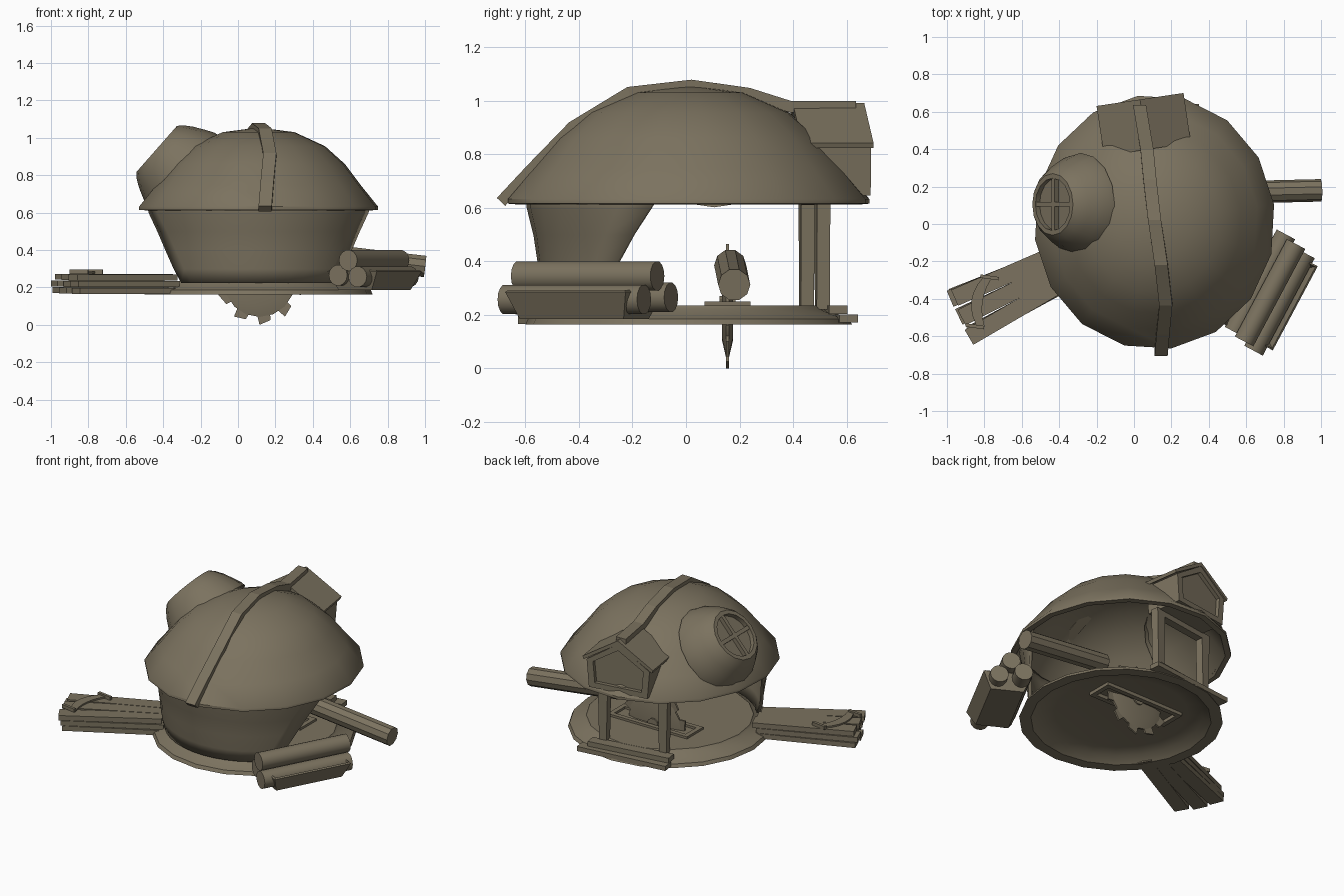
import bpy, bmesh, math
from mathutils import Matrix, Vector

if "Cube" in bpy.data.objects:
    bpy.data.objects.remove(bpy.data.objects["Cube"])

wood = bpy.data.materials.new("weathered_wood")
wood.diffuse_color = (0.20, 0.17, 0.115, 1)
wood.use_nodes = True
wood.node_tree.nodes["Principled BSDF"].inputs["Base Color"].default_value = wood.diffuse_color

CX, CY, YAW = 0.11, 0.01, math.radians(8.5)
HOUSE = Matrix.Translation((CX, CY, 0)) @ Matrix.Rotation(YAW, 4, 'Z')
I = Matrix.Identity(4)


def finish(name, bm, m=I, smooth=None):
    bmesh.ops.transform(bm, matrix=m, verts=bm.verts)
    bmesh.ops.recalc_face_normals(bm, faces=bm.faces)
    me = bpy.data.meshes.new(name)
    bm.to_mesh(me)
    bm.free()
    me.materials.append(wood)
    ob = bpy.data.objects.new(name, me)
    bpy.context.collection.objects.link(ob)
    if smooth:
        me.shade_smooth()
        me.set_sharp_from_angle(angle=math.radians(smooth))
    return ob


def box(name, c, s, m=I):
    bm = bmesh.new()
    bmesh.ops.create_cube(bm, size=1)
    bmesh.ops.scale(bm, vec=s, verts=bm.verts)
    return finish(name, bm, m @ Matrix.Translation(c))


def prism(name, pts, depth, m=I):
    """Outline in local xz, extruded along y and centred."""
    bm = bmesh.new()
    f = bm.faces.new([bm.verts.new((x, -depth / 2, z)) for x, z in pts])
    r = bmesh.ops.extrude_face_region(bm, geom=[f])
    vs = [v for v in r['geom'] if isinstance(v, bmesh.types.BMVert)]
    bmesh.ops.translate(bm, vec=(0, depth, 0), verts=vs)
    return finish(name, bm, m)


def lathe(name, prof, n, m=I, phase=0, smooth=35):
    """Profile of (radius, z) turned about z."""
    bm = bmesh.new()
    rings = []
    for r, z in prof:
        if r == 0:
            rings.append([bm.verts.new((0, 0, z))] * n)
        else:
            a = [phase + math.tau * i / n for i in range(n)]
            rings.append([bm.verts.new((r * math.cos(t), r * math.sin(t), z)) for t in a])
    for A, B in zip(rings, rings[1:]):
        for i in range(n):
            j = (i + 1) % n
            f = list(dict.fromkeys([A[i], A[j], B[j], B[i]]))
            if len(f) > 2:
                bm.faces.new(f)
    return finish(name, bm, m, smooth)


def log(name, a, b, r, n=14):
    a, b = Vector(a), Vector(b)
    d = b - a
    m = Matrix.Translation(a) @ d.to_track_quat('Z', 'Y').to_matrix().to_4x4()
    return lathe(name, [(0, 0), (r, 0), (r, d.length), (0, d.length)], n, m)


def strip(name, path, w, t, m=I):
    """Flat beam following a path; width along x, thickness up from the path."""
    bm = bmesh.new()
    P = [Vector(p) for p in path]
    rings = []
    for i, p in enumerate(P):
        d = (P[min(i + 1, len(P) - 1)] - P[max(i - 1, 0)]).normalized()
        s = Vector((w / 2, 0, 0))
        up = Vector((1, 0, 0)).cross(d).normalized() * t
        rings.append([bm.verts.new(q) for q in (p - s, p + s, p + s + up, p - s + up)])
    for A, B in zip(rings, rings[1:]):
        for i in range(4):
            bm.faces.new([A[i], A[(i + 1) % 4], B[(i + 1) % 4], B[i]])
    bm.faces.new(rings[0])
    bm.faces.new(rings[-1])
    return finish(name, bm, m)


# hollow floor with a sloping rim
lathe("floor", [(0, .235), (.5, .235), (.51, .222), (.6, .185), (.61, .163), (.54, .163),
                (.49, .2), (.4, .215), (0, .22)], 20, Matrix.Translation((CX, CY, 0)))

# domed roof shell with a thin eave
lathe("roof_dome", [(0, 1.055), (.2, 1.03), (.37, .955), (.48, .86), (.57, .745), (.665, .632),
                    (.665, .615), (.63, .612), (.55, .73), (.46, .845), (.35, .94), (.19, 1.012),
                    (0, 1.037)], 16,
      Matrix.Translation((CX, CY, 0)) @ Matrix.Diagonal((.97, 1.025, 1, 1)), math.radians(8), 40)

# front wall with arched side openings
bm = bmesh.new()
rows = []
for z, r, cut in [(.225, .53, 40), (.3, .545, 35), (.4, .555, 28), (.5, .57, 21),
                  (.6, .595, 13.5), (.66, .6, 10)]:
    a0, a1 = math.radians(180 + cut), math.radians(360 - cut)
    rows.append([bm.verts.new((r * math.cos(a0 + (a1 - a0) * i / 12),
                               r * math.sin(a0 + (a1 - a0) * i / 12), z)) for i in range(13)])
for A, B in zip(rows, rows[1:]):
    for i in range(12):
        bm.faces.new([A[i], A[i + 1], B[i + 1], B[i]])
wall = finish("front_wall", bm, Matrix.Translation((CX, CY, 0)), 40)
sol = wall.modifiers.new("thickness", 'SOLIDIFY')
sol.thickness = .02
sol.offset = 0

# ridge beam running over the dome
strip("ridge_beam", [(.145, -.675, .607), (.155, -.56, .73), (.17, -.41, .885), (.145, -.205, 1.01),
                     (.11, .02, 1.035), (.085, .23, 1.005), (.07, .39, .955), (.03, .635, .955)],
      .07, .043)

# gabled dormer over the doorway: panel, raised frame and two roof slabs
DORMER = HOUSE @ Matrix.Translation((.02, 0, 0))
gable = [(-.195, .645), (.195, .645), (.21, .825), (0, .965), (-.21, .825)]
prism("dormer_panel", gable, .22, DORMER @ Matrix.Translation((0, .52, 0)))
bm = bmesh.new()
rim = [bm.verts.new((x, .64, z)) for x, z in gable]
inner = [bm.verts.new((x * .8, .64, .79 + (z - .79) * .76)) for x, z in gable]
for i in range(5):
    j = (i + 1) % 5
    bm.faces.new([rim[i], rim[j], inner[j], inner[i]])
frame = finish("dormer_frame", bm, DORMER)
sol = frame.modifiers.new("thickness", 'SOLIDIFY')
sol.thickness = .03
sol.offset = 0
for s, side in ((-1, "left"), (1, "right")):
    prism("dormer_roof_" + side, [(0, .965), (s * .228, .822), (s * .235, .842), (0, .99)], .27,
          DORMER @ Matrix.Translation((0, .525, 0)))
    # doorway post
    prism("door_post_" + side, [(s * .2 - .024, .22), (s * .2 + .024, .22), (s * .2 + .034, .65),
                                (s * .2 - .034, .65)], .05, HOUSE @ Matrix.Translation((0, .475, 0)))
box("door_lintel", (0, .475, .63), (.44, .05, .04), HOUSE)
box("upper_step", (0, .525, .218), (.54, .07, .032), HOUSE)
box("lower_step", (.01, .565, .186), (.6, .07, .03), HOUSE @ Matrix.Rotation(-.03, 4, 'Z'))

# bulging round window, tilted up to the left
axis = Vector((-.75, 0, .66)).normalized()
WIN = Matrix.Translation((-.435, .105, .94)) @ axis.to_track_quat('Z', 'Y').to_matrix().to_4x4()
lathe("window_hood", [(0, -.03), (.14, -.03), (.14, 0), (.165, 0), (.19, -.025), (.217, -.065),
                      (.245, -.12), (.268, -.17), (.275, -.2)], 16, WIN, 0, 40)
box("window_bar_a", (0, 0, -.018), (.29, .025, .03), WIN)
box("window_bar_b", (0, 0, -.018), (.025, .29, .03), WIN)

# circular saw with hooked teeth, set in a framed slot
BL = Matrix.Translation((.115, .155, .232))
teeth, N = [], 10
for i in range(N):
    for k, r in ((0, .18), (.4, .185), (.5, .232), (.95, .215)):
        t = math.tau * (i + k) / N
        teeth.append((r * math.cos(t), r * math.sin(t)))
prism("saw_blade", teeth, .012, BL)
TURN = BL @ Matrix.Rotation(math.pi / 2, 4, 'X')
lathe("saw_body", [(0, -.02), (.13, -.02), (.19, -.006), (.19, .006), (.13, .02), (0, .02)], 16, TURN)
lathe("saw_hub", [(0, -.03), (.04, -.03), (.04, .03), (0, .03)], 10, TURN)
for s in (-1, 1):
    for z in (.237, .207):
        box("slot_long_rail", (.115, .155 + s * .07, z), (.58, .03, .025))
        box("slot_short_rail", (.115 + s * .275, .155, z), (.03, .11, .025))

# log being fed to the saw
log("feed_log", (.38, .165, .385), (1.0, .18, .312), .06, 10)

# stack of logs in a flared tray
d = Vector((.47, .88, 0)).normalized()
TRAY = Matrix.Translation((.73, -.38, 0)) @ Matrix.Rotation(math.atan2(d.y, d.x) - math.pi / 2, 4, 'Z')
for nm, x, y, z in (("left", -.08, .03, .265), ("right", .06, -.01, .257), ("top", -.008, .01, .345)):
    log("stacked_log_" + nm, TRAY @ Vector((x, y - .295, z)), TRAY @ Vector((x, y + .295, z)), .056)
bm = bmesh.new()
corners = ((-1, -1), (1, -1), (1, 1), (-1, 1))
lo = [bm.verts.new((x * .1, y * .22, .185)) for x, y in corners]
hi = [bm.verts.new((x * .15, y * .255, .285)) for x, y in corners]
bm.faces.new(lo)
for i in range(4):
    bm.faces.new([lo[i], lo[(i + 1) % 4], hi[(i + 1) % 4], hi[i]])
tray = finish("log_tray", bm, TRAY)
sol = tray.modifiers.new("thickness", 'SOLIDIFY')
sol.thickness = .014

# plank stack in three layers, fanning outwards
PL = Matrix.Translation((-.645, -.36, 0)) @ Matrix.Rotation(math.radians(26), 4, 'Z')
for layer, z in enumerate((.183, .219, .255)):
    for k in (-1, 0, 1):
        skew = Matrix.Rotation(-.06 * k + .015 * (layer - 1), 4, 'Z')
        box("plank", (.012 * ((layer * 2 + k) % 3 - 1), 0, z + k * .002), (.62, .092, .032),
            PL @ Matrix.Translation((0, k * .093, 0)) @ skew)

# two-handled saw lying on the planks
SAW = Matrix.Translation((-.82, -.415, .284)) @ Matrix.Rotation(math.radians(8), 4, 'Z')
bm = bmesh.new()
a, b = [], []
for i in range(7):
    t = i / 3 - 1
    a.append(bm.verts.new((.045 * t * t - .05, t * .13, 0)))
    b.append(bm.verts.new((.03 * t * t + .01, t * .13, 0)))
for i in range(6):
    bm.faces.new([a[i], b[i], b[i + 1], a[i + 1]])
saw = finish("hand_saw_blade", bm, SAW @ Matrix.Rotation(math.radians(-16), 4, 'Z'))
saw.modifiers.new("thickness", 'SOLIDIFY').thickness = .01
for y, x in ((.135, .03), (-.135, -.012)):
    box("hand_saw_handle", (x, y, 0), (.1, .018, .022), SAW @ Matrix.Rotation(math.radians(-16), 4, 'Z'))
